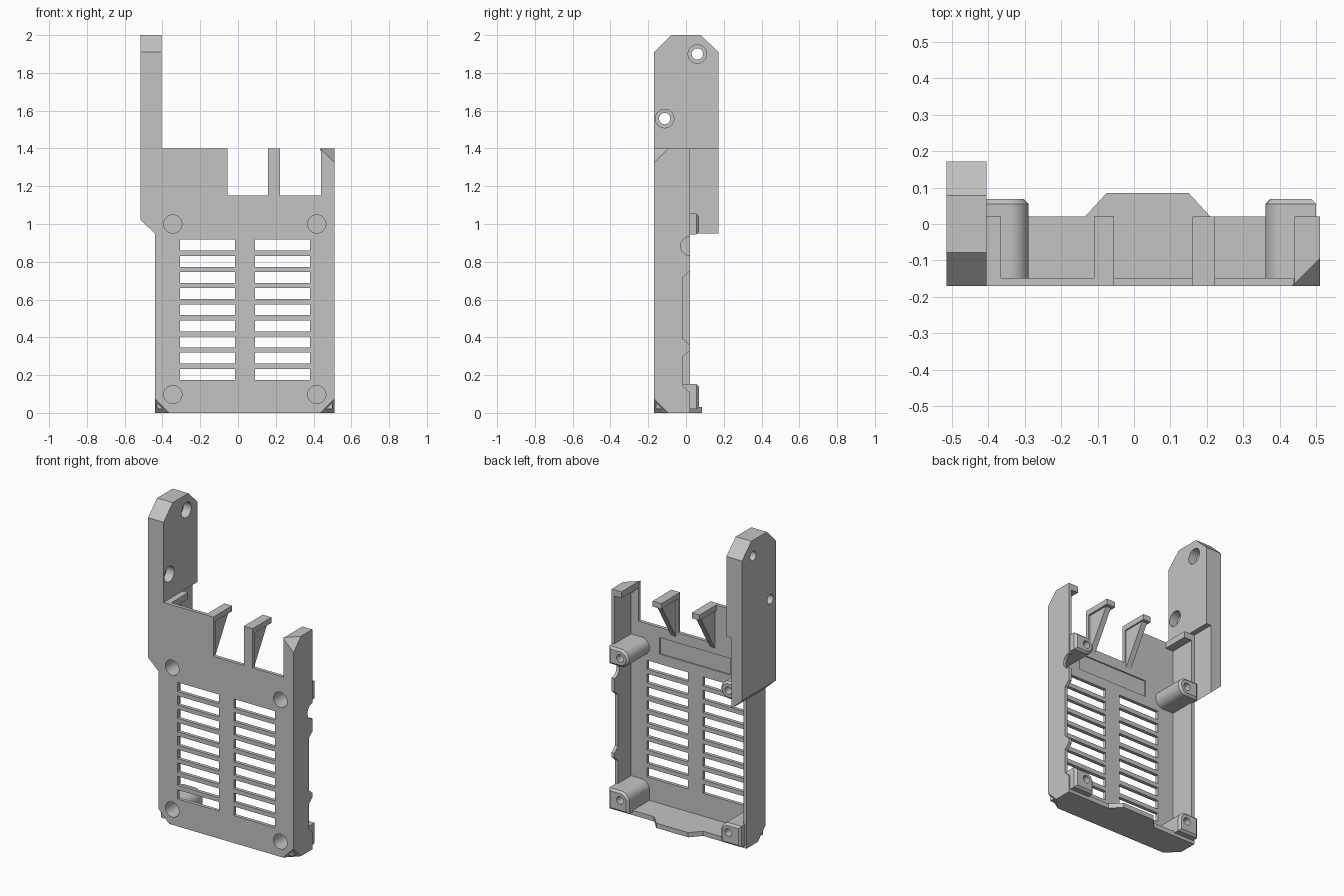
import bpy, bmesh
from math import sin, cos, pi
from mathutils import Vector

cube = bpy.data.objects.get("Cube")
if cube:
    bpy.data.objects.remove(cube, do_unlink=True)

grey = bpy.data.materials.new("plain_grey")
grey.use_nodes = True
grey.diffuse_color = (0.55, 0.55, 0.55, 1)
grey.node_tree.nodes["Principled BSDF"].inputs["Base Color"].default_value = (0.55, 0.55, 0.55, 1)


def prism(bm, pts, axis, a, b, bevel=0):
    """Extrude a 2D outline along an axis from a to b."""
    place = {"x": lambda p, t: (t, p[0], p[1]),
             "y": lambda p, t: (p[0], t, p[1]),
             "z": lambda p, t: (p[0], p[1], t)}[axis]
    low = [bm.verts.new(place(p, a)) for p in pts]
    high = [bm.verts.new(place(p, b)) for p in pts]
    n = len(pts)
    faces = [bm.faces.new(low[::-1]), bm.faces.new(high)]
    for i in range(n):
        j = (i + 1) % n
        faces.append(bm.faces.new((low[i], low[j], high[j], high[i])))
    bmesh.ops.recalc_face_normals(bm, faces=faces)
    if bevel:
        bmesh.ops.bevel(bm, geom=list(faces[1].edges), offset=bevel,
                        segments=1, affect="EDGES")


def box(bm, x0, x1, y0, y1, z0, z1):
    prism(bm, [(x0, y0), (x1, y0), (x1, y1), (x0, y1)], "z", z0, z1)


def disc(u, v, r, n=32):
    return [(u + r * cos(2 * pi * i / n), v + r * sin(2 * pi * i / n)) for i in range(n)]


def tetra(bm, pts):
    vs = [bm.verts.new(p) for p in pts]
    faces = [bm.faces.new([v for v in vs if v is not skip]) for skip in vs]
    bmesh.ops.recalc_face_normals(bm, faces=faces)


def finish(bm, name):
    mesh = bpy.data.meshes.new(name)
    bm.to_mesh(mesh)
    bm.free()
    mesh.materials.append(grey)
    obj = bpy.data.objects.new(name, mesh)
    bpy.context.collection.objects.link(obj)
    return obj


def activate(obj):
    for o in bpy.context.selected_objects:
        o.select_set(False)
    obj.select_set(True)
    bpy.context.view_layer.objects.active = obj


def cut(obj, bm):
    cutter = finish(bm, "cutter")
    cutter.hide_render = True
    mod = obj.modifiers.new("cut", "BOOLEAN")
    mod.operation, mod.solver, mod.object = "DIFFERENCE", "EXACT", cutter
    mod.use_self = True
    activate(obj)
    bpy.ops.object.modifier_apply(modifier=mod.name)
    bpy.data.objects.remove(cutter, do_unlink=True)


L, R, F, B, TOP = -0.44, 0.51, -0.17, 0.02, 1.4
INNER = -0.148
HOLES = [(x, z) for x in (-0.345, 0.417) for z in (0.097, 1.0)]
parts = []

# Case: open-backed tray
bm = bmesh.new()
box(bm, L, R, F, B, 0, TOP)
case = finish(bm, "case")
parts.append(case)

# Cavity, open top between the corner caps
bm = bmesh.new()
box(bm, L + 0.02, R - 0.02, INNER, 0.1, 0.03, 1.36)
box(bm, -0.365, 0.44, INNER, 0.1, 1.3, 1.5)
cut(case, bm)

# Port openings, vent slots, label recess and screw bores
bm = bmesh.new()
for x0, x1 in ((-0.055, 0.16), (0.222, 0.44)):
    box(bm, x0, x1, -0.3, 0.1, 1.15, 1.5)
for x0, x1 in ((-0.307, -0.015), (0.09, 0.38)):
    for i in range(9):
        z = 0.175 + 0.0855 * i
        box(bm, x0, x1, -0.3, -0.1, z, z + 0.058)
box(bm, -0.21, 0.29, INNER - 0.008, -0.1, 0.98, 1.085)
for x, z in HOLES:
    prism(bm, disc(x, z, 0.048), "y", -0.3, -0.1)
cut(case, bm)

# Side wall notches along the rim
bm = bmesh.new()
for z0, z1 in ((0.11, 0.33), (0.36, 0.75)):
    prism(bm, [(0.05, z0), (B, z0), (-0.015, z0 + 0.03), (-0.015, z1 - 0.03),
               (B, z1), (0.05, z1)], "x", 0.45, 0.6)
prism(bm, disc(B, 0.883, 0.049), "x", 0.45, 0.6)
cut(case, bm)

# Cut-off corners, each backed by a solid fill
C = 0.075
for x, sx, z, sz in ((L, 1, 0, 1), (R, -1, 0, 1), (R, -1, TOP, -1)):
    corner = Vector((x, F, z))
    axes = (Vector((sx, 0, 0)), Vector((0, 1, 0)), Vector((0, 0, sz)))
    face = [corner + a * C for a in axes]
    out = corner - sum(axes, Vector()) * 0.05
    bm = bmesh.new()
    # enlarge the cutter so only the slanted plane meets the case
    mid = sum(face, Vector()) / 3
    tetra(bm, [mid + (p - mid) * 3 for p in face] + [out - sum(axes, Vector()) * 0.2])
    cut(case, bm)
    bm = bmesh.new()
    tetra(bm, face + [corner + sum(axes, Vector()) * 0.06])
    parts.append(finish(bm, "corner_fill"))

# Screw bosses: rounded on the inner side, joined to the side wall
for x, z in HOLES:
    r = 0.056
    s = 1 if x < 0 else -1
    wall = L + 0.01 if x < 0 else R - 0.01
    arc = [(x + s * r * cos(t), z + r * sin(t))
           for t in [pi / 2 - pi * i / 16 for i in range(17)]]
    outline = [(wall, z + r)] + arc + [(wall, z - r)]
    if z < 0.5:
        outline = [(wall, z + r)] + arc[:9] + [(x + s * r, 0.02), (wall, 0.02)]
    bm = bmesh.new()
    prism(bm, outline, "y", -0.16, 0.068, bevel=0.013)
    boss = finish(bm, "screw_boss")
    bm = bmesh.new()
    prism(bm, disc(x, z, 0.048), "y", -0.3, -0.06)
    prism(bm, disc(x, z, 0.024, 24), "y", 0.0, 0.2)
    cut(boss, bm)
    parts.append(boss)

# Snap prongs: top bar with a thin triangular rib below
for x0, x1 in ((-0.11, -0.055), (0.16, 0.222)):
    bm = bmesh.new()
    box(bm, x0, x1, F + 0.005, B, 1.365, TOP)
    mid = (x0 + x1) / 2
    prism(bm, [(INNER - 0.01, 1.12), (INNER, 1.12), (0.0, 1.37), (INNER - 0.01, 1.37)],
          "x", mid - 0.018, mid + 0.018)
    parts.append(finish(bm, "snap_prong"))

# Bottom tongue
bm = bmesh.new()
prism(bm, [(-0.135, B - 0.01), (-0.135, B), (-0.075, 0.085), (0.15, 0.085),
           (0.21, B), (0.21, B - 0.01)], "z", 0, 0.03)
parts.append(finish(bm, "bottom_tongue"))

# Mounting arm: upper block with clipped top
bm = bmesh.new()
prism(bm, [(F, TOP), (0.172, TOP), (0.172, 1.91), (0.078, 2), (-0.078, 2), (F, 1.91)],
      "x", -0.515, -0.405)
arm = finish(bm, "mounting_arm")
parts.append(arm)
bm = bmesh.new()
for y, z in ((0.06, 1.9), (-0.113, 1.558)):
    prism(bm, disc(y, z, 0.03), "x", -0.6, -0.3)
    prism(bm, disc(y, z, 0.049), "x", -0.46, -0.3)
cut(arm, bm)

# Arm root: thinner, with slanted underside
bm = bmesh.new()
prism(bm, [(-0.515, 1.02), (L, 0.95), (L, TOP), (-0.515, TOP)], "y", F, 0.172)
parts.append(finish(bm, "arm_root"))

for obj in parts:
    activate(obj)
    bpy.ops.object.shade_smooth_by_angle(angle=0.5)
